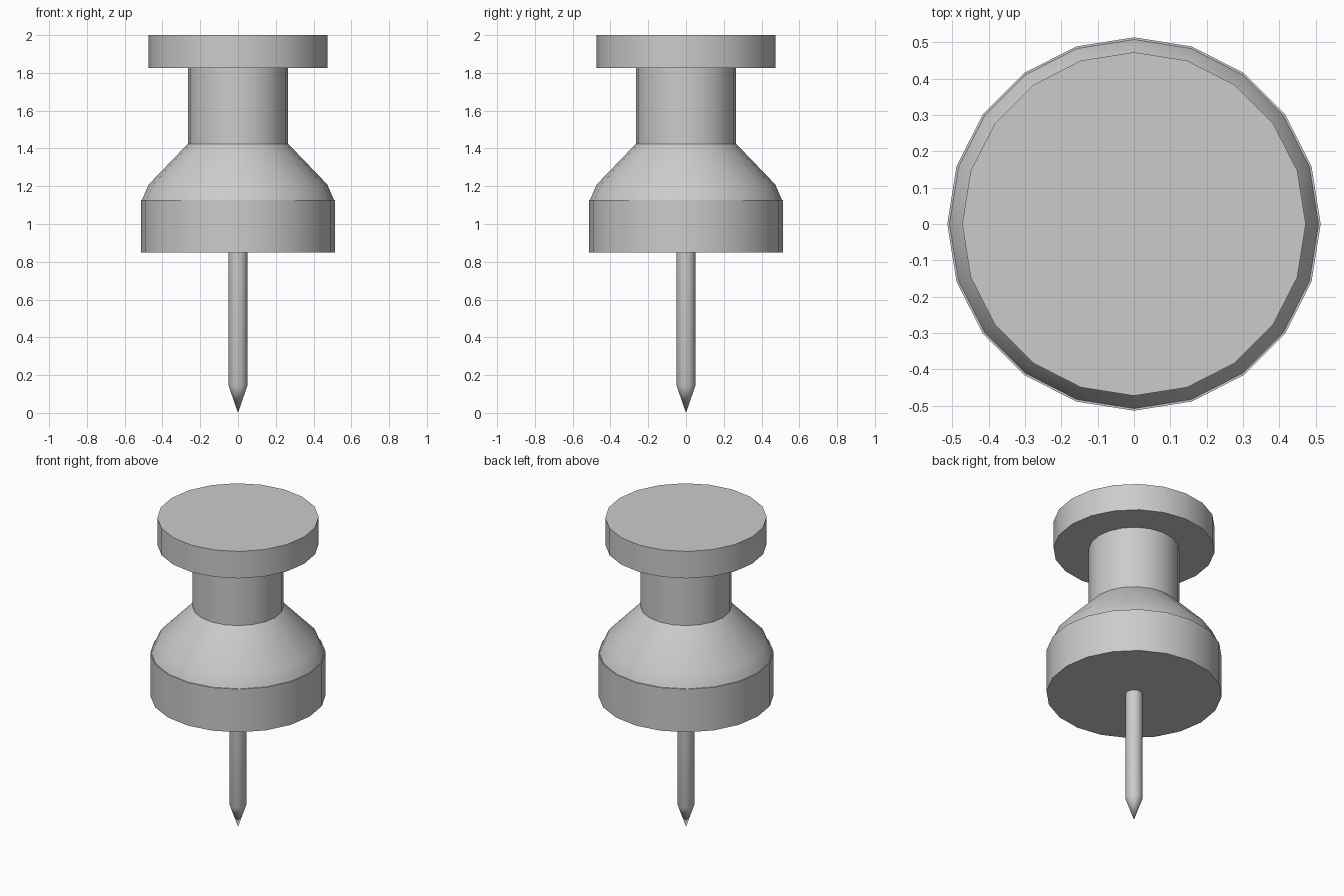
import bpy, bmesh, math

if "Cube" in bpy.data.objects:
    bpy.data.objects.remove(bpy.data.objects["Cube"])

SIDES = 20


def lathe(name, profile, sides=SIDES):
    """Revolve (radius, z) points, listed bottom to top, around the z axis."""
    bm = bmesh.new()
    rings = []
    for r, z in profile:
        if r == 0:
            rings.append([bm.verts.new((0, 0, z))] * sides)
        else:
            rings.append([bm.verts.new((r * math.cos(2 * math.pi * i / sides),
                                        r * math.sin(2 * math.pi * i / sides), z))
                          for i in range(sides)])
    for low, high in zip(rings, rings[1:]):
        for i in range(sides):
            j = (i + 1) % sides
            corners = dict.fromkeys((low[i], low[j], high[j], high[i]))
            bm.faces.new(list(corners))
    # Flat caps on open ends
    if profile[0][0] > 0:
        bm.faces.new(rings[0][::-1])
    if profile[-1][0] > 0:
        bm.faces.new(rings[-1])
    bmesh.ops.recalc_face_normals(bm, faces=bm.faces[:])
    mesh = bpy.data.meshes.new(name)
    bm.to_mesh(mesh)
    bm.free()
    obj = bpy.data.objects.new(name, mesh)
    bpy.context.collection.objects.link(obj)
    bpy.ops.object.select_all(action='DESELECT')
    obj.select_set(True)
    bpy.context.view_layer.objects.active = obj
    bpy.ops.object.shade_smooth_by_angle(angle=math.radians(32))
    return obj


# Grip: collar, sloped shoulder, neck and flat head in one profile
lathe("grip", [(0.514, 0.85), (0.514, 1.128), (0.508, 1.128), (0.472, 1.21),
               (0.266, 1.424), (0.266, 1.826), (0.473, 1.826), (0.473, 2.0)])

# Pin: thin shaft ending in a point
lathe("pin", [(0, 0), (0.05, 0.145), (0.05, 0.85)])
